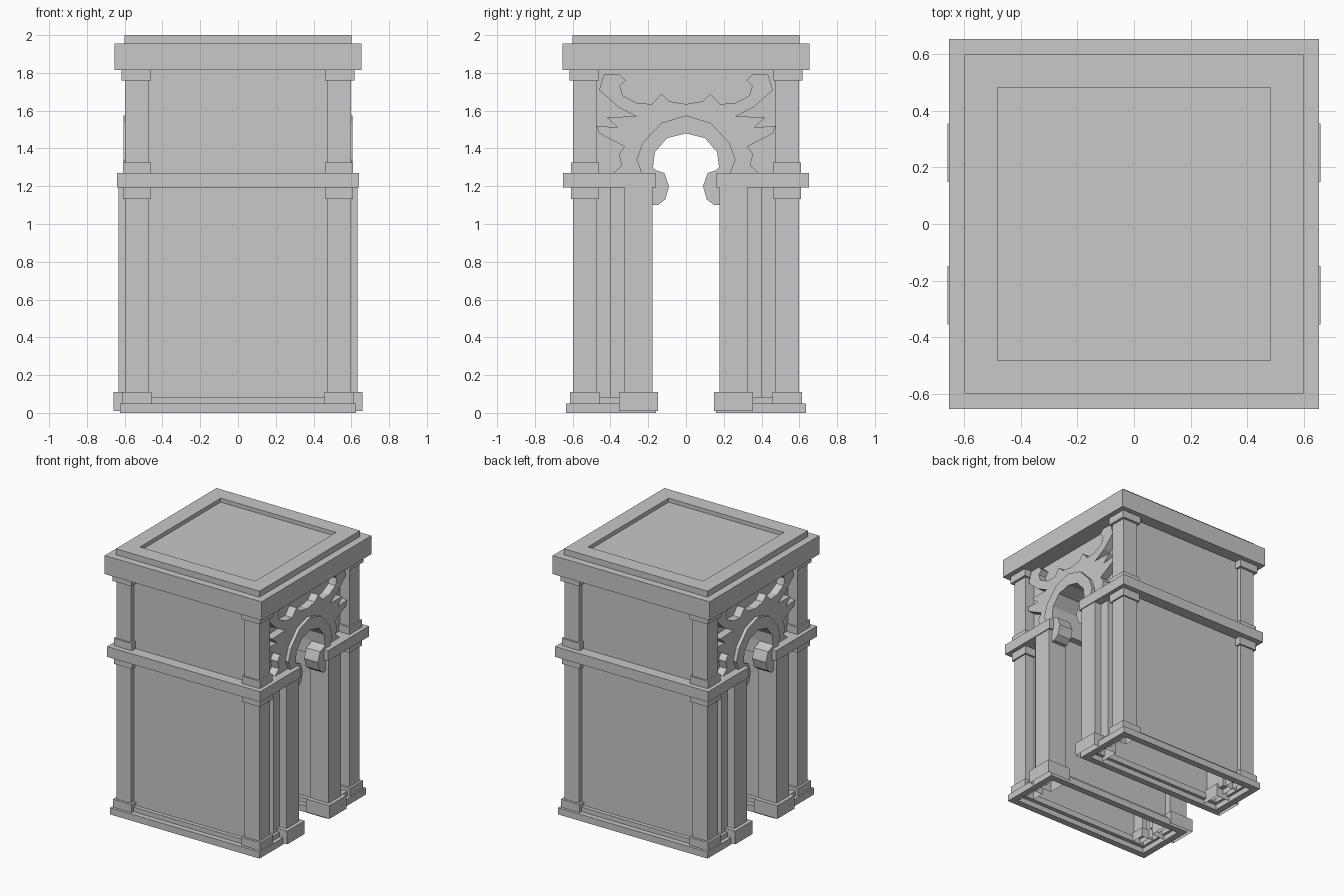
import bpy, bmesh

cube = bpy.data.objects.get("Cube")
if cube:
    bpy.data.objects.remove(cube, do_unlink=True)

stone = bpy.data.materials.new("grey_stone")
stone.use_nodes = True
GREY = (0.58, 0.58, 0.58, 1)
stone.diffuse_color = GREY
stone.node_tree.nodes["Principled BSDF"].inputs["Base Color"].default_value = GREY


def finish(name, bm):
    bmesh.ops.recalc_face_normals(bm, faces=bm.faces)
    mesh = bpy.data.meshes.new(name)
    bm.to_mesh(mesh)
    bm.free()
    mesh.materials.append(stone)
    obj = bpy.data.objects.new(name, mesh)
    bpy.context.collection.objects.link(obj)
    return obj


def mirror(obj, x=True, y=True):
    """Repeat a part across the centre planes."""
    mod = obj.modifiers.new("mirror", "MIRROR")
    mod.use_axis = (x, y, False)
    mod.use_clip = False
    mod.use_mirror_merge = False
    return obj


def box_mesh(x0, x1, y0, y1, z0, z1):
    bm = bmesh.new()
    bmesh.ops.create_cube(bm, size=1)
    for v in bm.verts:
        v.co = (x1 if v.co.x > 0 else x0, y1 if v.co.y > 0 else y0, z1 if v.co.z > 0 else z0)
    bm.normal_update()
    return bm


def box(name, *size):
    return finish(name, box_mesh(*size))


def open_box(name, *size):
    """Box without a bottom face."""
    bm = box_mesh(*size)
    bottom = min(bm.faces, key=lambda f: f.calc_center_median().z)
    bmesh.ops.delete(bm, geom=[bottom], context="FACES_ONLY")
    return finish(name, bm)


def plate(name, outline, x0, x1):
    """Extrude a (y, z) outline along x."""
    bm = bmesh.new()
    ends = [[bm.verts.new((x, y, z)) for y, z in outline] for x in (x0, x1)]
    for ring in ends:
        bm.faces.new(ring)
    for i in range(len(outline)):
        bm.faces.new((ends[0][i - 1], ends[0][i], ends[1][i], ends[1][i - 1]))
    return finish(name, bm)


def relief(name, outline, x0, x1):
    """Plate on both halves of both arched ends."""
    for label, s in (("left", 1), ("right", -1)):
        mirror(plate(f"{name}_{label}", [(s * y, z) for y, z in outline], x0, x1), y=False)


def frame(name, x, y0, y1, z0, z1, w):
    """Rectangular ring of bars under each side."""
    mirror(box(name + "_outer", -x, x, y1 - w, y1, z0, z1), x=False)
    mirror(box(name + "_passage", -x, x, y0, y0 + w, z0, z1), x=False)
    mirror(box(name + "_end", x - w, x, y0 + w, y1 - w, z0, z1))


# Roof: cornice and a rim around a sunken panel
box("cornice", -.655, .655, -.655, .655, 1.815, 1.955)
box("roof_panel", -.5, .5, -.5, .5, 1.95, 1.97)
for name, x0, x1, y0, y1 in (
    ("roof_rim_side", .482, .6, -.6, .6),
    ("roof_rim_front", -.482, .482, .482, .6),
):
    rim = box(name, x0, x1, y0, y1, 1.955, 2)
    mirror(rim, x=x0 > 0, y=x0 < 0)

# Hollow side bodies on either side of the passage
mirror(open_box("side_body", -.52, .52, .225, .565, .04, 1.82), x=False)

# Arched mass over the passage
arch = [(0, 1.48), (.1, 1.455), (.165, 1.38), (.175, 1.3)]
half_mass = [(0, 1.82), (.34, 1.82), (.34, 1.2), (.175, 1.2)] + arch[::-1]
for label, s in (("left", 1), ("right", -1)):
    plate("arch_wall_" + label, [(s * y, z) for y, z in half_mass], -.52, .52)

# Stepped ground frames, open in the middle
frame("plinth", .625, .16, .635, 0, .05, .05)
frame("plinth_step", .595, .195, .595, .04, .085, .04)

# Corner pillars with their bases and capitals
mirror(box("corner_pillar", .475, .598, .475, .598, .08, 1.82))
mirror(open_box("pillar_base", .458, .615, .458, .615, .04, .11))
for name, hi, z0, z1 in (
    ("lower_capital", .61, 1.132, 1.2),
    ("upper_base", .61, 1.26, 1.325),
    ("upper_capital", .617, 1.76, 1.82),
):
    mirror(box(name, .46, hi, .46, hi, z0, z1))

# Passage jambs
mirror(box("jamb", .48, .633, .178, .325, .08, 1.2))
mirror(open_box("jamb_base", .465, .66, .148, .355, .01, .11))
mirror(box("jamb_backing", .48, .575, .32, .4, .08, 1.2))

# String course wrapping each side
mirror(box("string_course", -.64, .64, .5, .65, 1.192, 1.27), x=False)
mirror(box("string_course_end", .48, .64, .16, .55, 1.192, 1.27))

# Arch moulding ending in scrolls
scroll = [(.16, 1.285), (.115, 1.27), (.09, 1.2), (.11, 1.13), (.15, 1.1), (.2, 1.1)]
outer = [(.235, 1.27), (.262, 1.34), (.23, 1.43), (.13, 1.535), (0, 1.575)]
relief("arch_moulding", arch + scroll + outer, .49, .605)

# Leafy relief around the arch
leaf = [
    (0, 1.635), (.09, 1.65), (.13, 1.69), (.18, 1.635), (.26, 1.64), (.335, 1.68),
    (.35, 1.73), (.32, 1.76), (.355, 1.795), (.435, 1.79), (.46, 1.71), (.36, 1.62),
    (.265, 1.57), (.42, 1.565), (.36, 1.51), (.475, 1.52), (.46, 1.48), (.325, 1.41),
    (.355, 1.37), (.34, 1.31), (.385, 1.27), (.22, 1.27), (.24, 1.34), (.21, 1.42),
    (.12, 1.52), (0, 1.55),
]
relief("leaf_relief", leaf, .5, .58)
